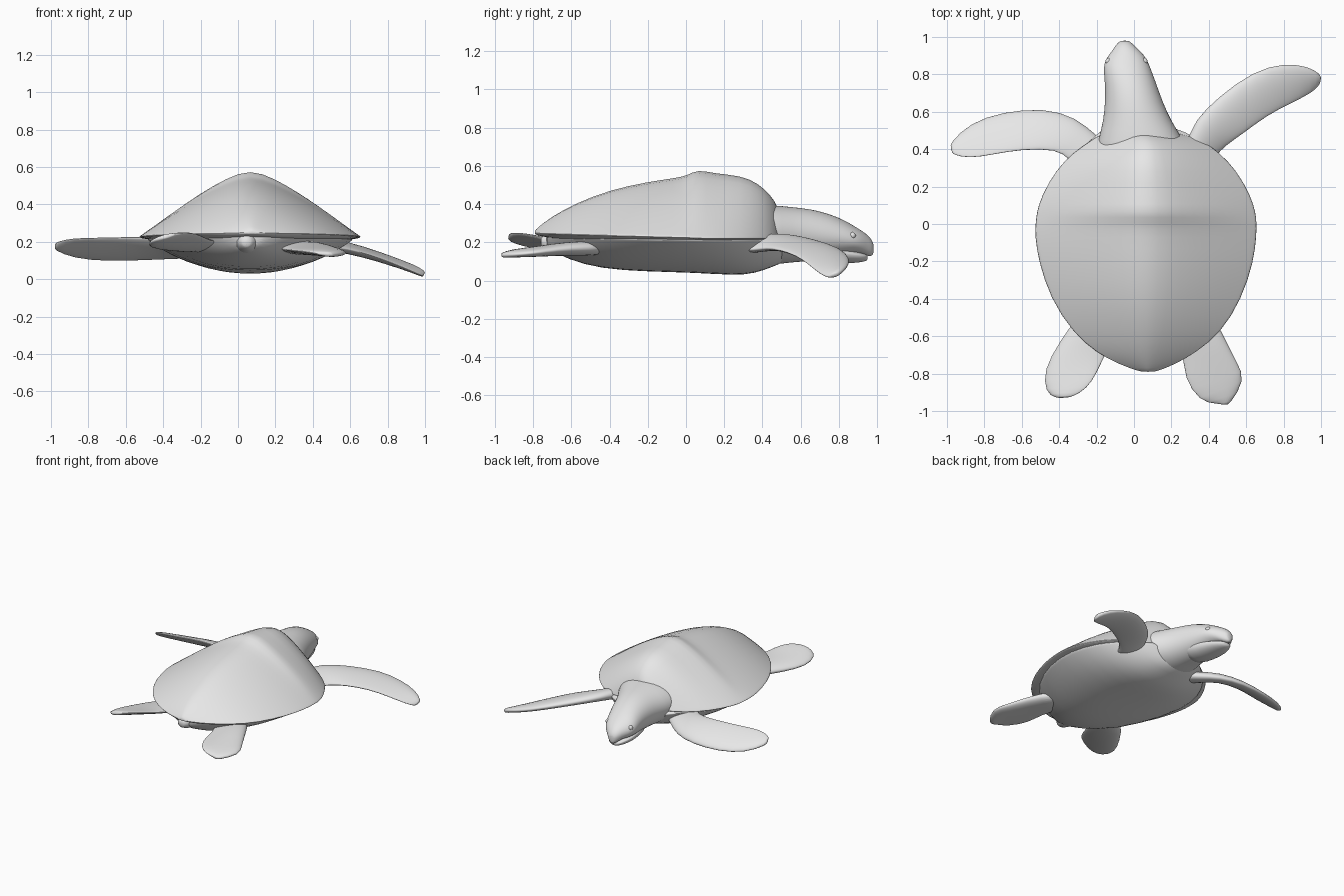
import bpy, bmesh, math
from mathutils import Vector

default_cube = bpy.data.objects.get("Cube")
if default_cube:
    bpy.data.objects.remove(default_cube, do_unlink=True)

SEGMENTS = 28
ANGLES = [2 * math.pi * i / SEGMENTS for i in range(SEGMENTS)]

grey = bpy.data.materials.new("pale grey")
grey.use_nodes = True
grey.diffuse_color = (0.8, 0.8, 0.8, 1)
grey.node_tree.nodes["Principled BSDF"].inputs["Base Color"].default_value = grey.diffuse_color


def loft(name, rings):
    """Skin a row of closed rings into one smooth, capped object."""
    bm = bmesh.new()
    loops = [[bm.verts.new(point) for point in ring] for ring in rings]
    for near, far in zip(loops, loops[1:]):
        for i in range(SEGMENTS):
            j = (i + 1) % SEGMENTS
            bm.faces.new((near[i], near[j], far[j], far[i]))
    # Close each end with a fan around a centre point
    for loop in (loops[0], loops[-1]):
        centre = bm.verts.new(sum((v.co for v in loop), Vector()) / SEGMENTS)
        for i in range(SEGMENTS):
            bm.faces.new((loop[i], loop[(i + 1) % SEGMENTS], centre))
    bmesh.ops.recalc_face_normals(bm, faces=bm.faces)
    mesh = bpy.data.meshes.new(name)
    bm.to_mesh(mesh)
    bm.free()
    mesh.materials.append(grey)
    for face in mesh.polygons:
        face.use_smooth = True
    obj = bpy.data.objects.new(name, mesh)
    bpy.context.collection.objects.link(obj)
    obj.modifiers.new("smooth surface", "SUBSURF").levels = 1
    obj.modifiers["smooth surface"].render_levels = 1
    return obj


def body_ring(station, upper, lower):
    """Cross-section at y; upper and lower are (power, roundness) of the halves."""
    y, x_min, x_max, middle, top, bottom = station
    centre, half = (x_min + x_max) / 2, (x_max - x_min) / 2
    ring = []
    for a in ANGLES:
        across = math.cos(a)
        power, roundness = upper if math.sin(a) >= 0 else lower
        height = max(0, 1 - abs(across) ** power) ** roundness
        end = top if math.sin(a) >= 0 else bottom
        ring.append(Vector((centre + half * across, y, middle + (end - middle) * height)))
    return ring


def body(name, stations, upper=(2, 0.5), lower=(2, 0.5)):
    return loft(name, [body_ring(s, upper, lower) for s in stations])


def flipper(name, leading, trailing, thickness):
    """Flat blade between two edges, thickest near its leading edge."""
    lead, trail = [Vector(p) for p in leading], [Vector(p) for p in trailing]
    last = len(lead) - 1
    rings = []
    for i, (front, back) in enumerate(zip(lead, trail)):
        before, after = max(i - 1, 0), min(i + 1, last)
        axis = lead[after] + trail[after] - lead[before] - trail[before]
        chord = (front - back) / 2
        normal = axis.cross(chord).normalized()
        depth = thickness * (1 - 0.65 * i / last)
        rings.append([(front + back) / 2 + chord * math.cos(a)
                      + normal * depth * math.sin(a) * (0.8 + 0.25 * math.cos(a))
                      for a in ANGLES])
    return loft(name, rings)


# Ridged shell: y, left and right edge, rim height, ridge, underside
body("shell", [
    (-.79, .03, .12, .25, .265, .24),
    (-.75, -.08, .22, .245, .3, .23),
    (-.69, -.2, .33, .245, .345, .22),
    (-.58, -.33, .47, .24, .41, .21),
    (-.4, -.45, .58, .235, .485, .2),
    (-.2, -.515, .645, .23, .53, .2),
    (-.06, -.535, .66, .225, .55, .2),
    (.01, -.53, .66, .225, .565, .2),
    (.06, -.525, .655, .22, .6, .2),
    (.15, -.5, .63, .22, .575, .2),
    (.29, -.42, .55, .22, .565, .2),
    (.38, -.33, .46, .22, .52, .2),
    (.44, -.24, .38, .22, .46, .2),
    (.49, -.17, .25, .23, .385, .2),
], (1.3, 1), (6, 1))

# Belly plate
body("belly", [
    (-.73, -.02, .16, .23, .25, .17),
    (-.62, -.2, .34, .22, .25, .11),
    (-.45, -.38, .5, .22, .25, .06),
    (-.2, -.48, .61, .215, .25, .045),
    (.05, -.5, .63, .21, .25, .04),
    (.25, -.42, .55, .21, .25, .025),
    (.36, -.33, .46, .21, .25, .035),
    (.45, -.23, .36, .21, .25, .07),
    (.53, -.15, .2, .2, .25, .1),
], (4, 1), (2.4, 1))

# Neck and head with a blunt beak
body("neck_and_head", [
    (.3, -.22, .33, .24, .4, .1),
    (.46, -.19, .26, .24, .395, .08),
    (.55, -.165, .2, .24, .385, .095),
    (.65, -.155, .155, .24, .375, .1),
    (.75, -.155, .12, .23, .35, .115),
    (.83, -.165, .09, .22, .315, .13),
    (.88, -.155, .07, .21, .285, .14),
    (.92, -.12, .04, .2, .26, .14),
    (.955, -.1, .0, .19, .235, .125),
    (.98, -.075, -.025, .175, .2, .13),
])
body("lower_jaw", [
    (.62, -.12, .11, .17, .2, .095),
    (.75, -.135, .085, .15, .19, .085),
    (.85, -.135, .055, .14, .165, .09),
    (.92, -.105, .02, .13, .145, .095),
    (.95, -.085, -.015, .125, .135, .105),
])

# Eyes, one on each side of the head
for side, x in (("left", .055), ("right", -.135)):
    bpy.ops.mesh.primitive_uv_sphere_add(segments=16, ring_count=8, radius=.018,
                                         location=(x, .87, .235))
    eye = bpy.context.object
    eye.name = side + "_eye"
    eye.data.materials.append(grey)
    bpy.ops.object.shade_smooth()

# Front flippers: one swept forward and down, the other stretched sideways
flipper("left_front_flipper",
        [(.2, .3, .2), (.29, .44, .22), (.32, .55, .225), (.45, .68, .2),
         (.64, .82, .16), (.8, .86, .11), (.93, .845, .07), (1, .8, .035)],
        [(.4, .25, .16), (.43, .36, .16), (.49, .42, .17), (.58, .48, .165),
         (.71, .58, .13), (.83, .64, .085), (.95, .7, .035), (.99, .74, .015)], .055)
flipper("right_front_flipper",
        [(-.06, .36, .14), (-.2, .47, .13), (-.31, .57, .12), (-.48, .62, .11),
         (-.7, .6, .1), (-.88, .54, .115), (-.985, .43, .16)],
        [(-.25, .25, .2), (-.35, .35, .21), (-.41, .4, .22), (-.6, .4, .225),
         (-.76, .37, .22), (-.88, .35, .22), (-.97, .37, .2)], .05)

# Rear flippers
flipper("left_rear_flipper",
        [(.38, -.4, .17), (.48, -.6, .17), (.55, -.74, .15), (.6, -.83, .14), (.51, -.97, .13)],
        [(.18, -.5, .17), (.27, -.7, .16), (.265, -.82, .155), (.35, -.95, .15), (.44, -.96, .135)],
        .05)
flipper("right_rear_flipper",
        [(-.26, -.43, .17), (-.4, -.63, .17), (-.485, -.78, .175), (-.475, -.9, .2), (-.42, -.93, .22)],
        [(-.08, -.55, .19), (-.16, -.71, .21), (-.2, -.8, .235), (-.25, -.88, .25), (-.33, -.925, .245)],
        .045)

# Short tail tucked under the shell
body("tail", [
    (-.55, -.06, .16, .19, .25, .12),
    (-.68, -.02, .12, .2, .25, .14),
    (-.76, .01, .08, .2, .235, .165),
])
